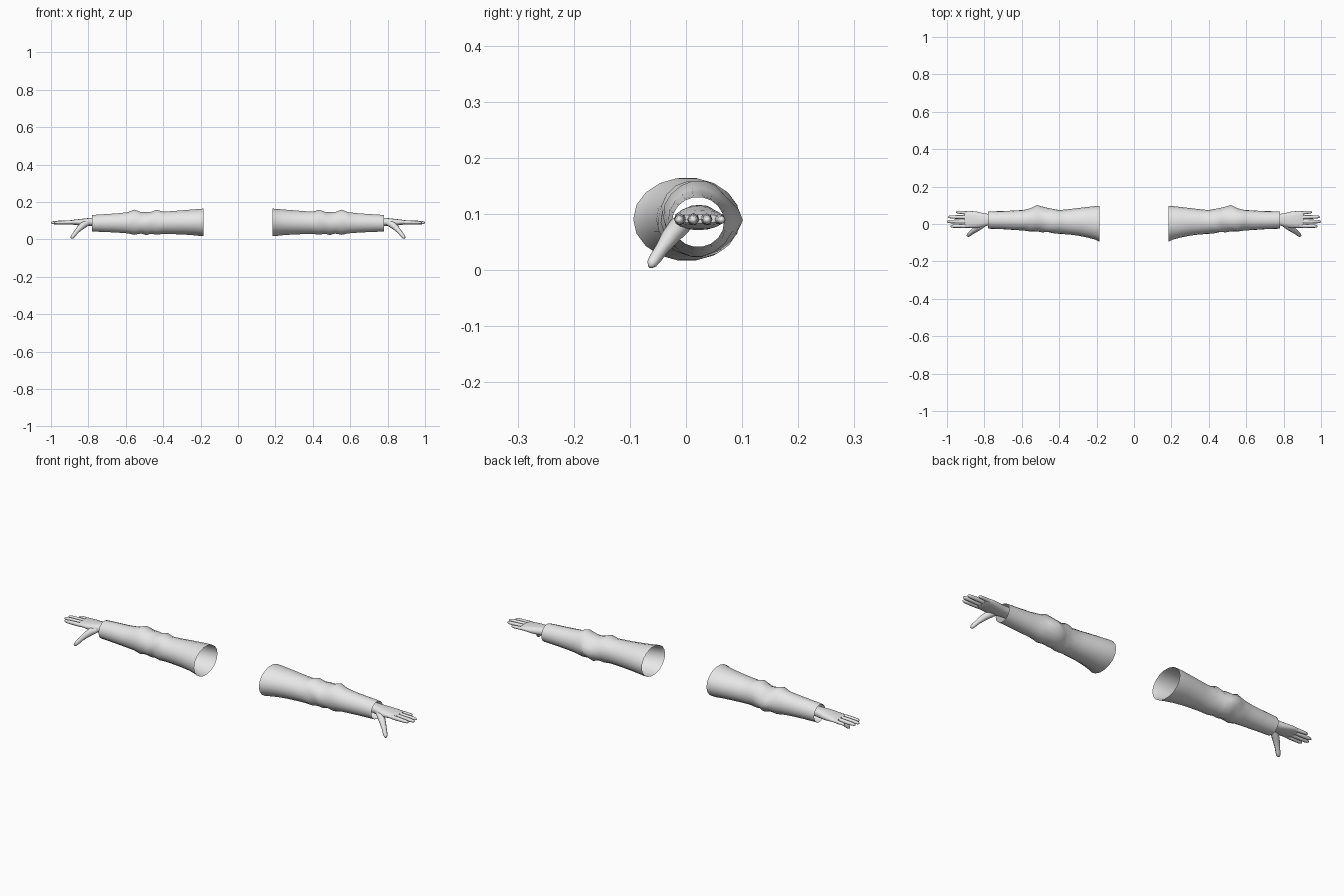
import bpy, bmesh, math
from mathutils import Vector

if "Cube" in bpy.data.objects:
    bpy.data.objects.remove(bpy.data.objects["Cube"])

mat = bpy.data.materials.new("light grey")
mat.diffuse_color = (0.8, 0.8, 0.8, 1)
mat.use_nodes = True
mat.node_tree.nodes["Principled BSDF"].inputs["Base Color"].default_value = mat.diffuse_color


def make_object(name, bm, angle):
    """Finish a right-hand part and mirror it to the left."""
    bmesh.ops.recalc_face_normals(bm, faces=bm.faces)
    me = bpy.data.meshes.new(name)
    bm.to_mesh(me)
    bm.free()
    me.materials.append(mat)
    ob = bpy.data.objects.new(name, me)
    bpy.context.collection.objects.link(ob)
    bpy.context.view_layer.objects.active = ob
    ob.select_set(True)
    bpy.ops.object.shade_smooth_by_angle(angle=math.radians(angle))
    ob.select_set(False)
    ob.modifiers.new("mirror", 'MIRROR').use_mirror_merge = False
    return ob


def loft(bm, rings, caps=(False, False)):
    loops = [[bm.verts.new(p) for p in r] for r in rings]
    n = len(loops[0])
    for a, b in zip(loops, loops[1:]):
        for i in range(n):
            j = (i + 1) % n
            bm.faces.new((a[i], a[j], b[j], b[i]))
    if caps[0]:
        bm.faces.new(loops[0])
    if caps[1]:
        bm.faces.new(loops[-1])


def box_ring(x, y0, y1, z0, z1, n, power=1.0):
    """Rounded ring that fills the given y and z limits."""
    pts = []
    for i in range(n):
        a = 2 * math.pi * i / n
        c, s = math.cos(a), math.sin(a)
        c = math.copysign(abs(c) ** power, c)
        s = math.copysign(abs(s) ** power, s)
        pts.append(Vector((x, (y0 + y1) / 2 + c * (y1 - y0) / 2,
                           (z0 + z1) / 2 + s * (z1 - z0) / 2)))
    return pts


def tube(bm, points, n=8):
    """Rounded digit through (x, y, z, radius) points."""
    ps = [Vector(p[:3]) for p in points]
    rings = []
    for i, p in enumerate(ps):
        d = (ps[min(i + 1, len(ps) - 1)] - ps[max(i - 1, 0)]).normalized()
        u = d.cross(Vector((0, 0, 1))).normalized()
        v = d.cross(u)
        r = points[i][3]
        rings.append([p + r * (math.cos(2 * math.pi * k / n) * u +
                               math.sin(2 * math.pi * k / n) * v) for k in range(n)])
    loft(bm, rings, (True, True))


# Sleeve: x, back/front and bottom/top limits of each ring
sections = [
    (0.185, -0.094, 0.097, 0.016, 0.165), (0.205, -0.084, 0.096, 0.017, 0.164),
    (0.25, -0.072, 0.091, 0.022, 0.160), (0.30, -0.062, 0.085, 0.025, 0.156),
    (0.35, -0.056, 0.079, 0.027, 0.152), (0.40, -0.052, 0.075, 0.028, 0.149),
    (0.435, -0.050, 0.080, 0.024, 0.159), (0.465, -0.044, 0.083, 0.029, 0.147),
    (0.49, -0.042, 0.086, 0.022, 0.146), (0.52, -0.040, 0.086, 0.030, 0.147),
    (0.555, -0.040, 0.082, 0.023, 0.160), (0.59, -0.034, 0.076, 0.031, 0.146),
    (0.64, -0.032, 0.072, 0.035, 0.140), (0.70, -0.028, 0.069, 0.038, 0.136),
    (0.75, -0.026, 0.068, 0.040, 0.133), (0.78, -0.025, 0.068, 0.041, 0.130),
]
rings = [box_ring(*s, 18) for s in sections]
for ring in rings:
    for p in ring:
        # Elbow bulge on the back of the sleeve
        d2 = ((p.x - 0.51) / 0.03) ** 2 + ((p.z - 0.085) / 0.03) ** 2
        if p.y > 0:
            p.y += 0.016 * math.exp(-d2)
        # Slanted cloth folds around the elbow
        fade = math.exp(-((p.x - 0.5) / 0.09) ** 2)
        p.y += 0.004 * fade * math.sin(75 * p.x + 60 * p.z)
bm = bmesh.new()
loft(bm, rings)
make_object("sleeves", bm, 60)

# Hand: wrist and palm, then four fingers and a thumb
bm = bmesh.new()
palm = [
    (0.74, -0.006, 0.052, 0.074, 0.116), (0.78, -0.008, 0.054, 0.072, 0.115),
    (0.805, -0.015, 0.058, 0.071, 0.113), (0.84, -0.021, 0.066, 0.073, 0.109),
    (0.87, -0.021, 0.069, 0.077, 0.106), (0.895, -0.020, 0.069, 0.080, 0.102),
    (0.905, -0.016, 0.065, 0.084, 0.099),
]
loft(bm, [box_ring(*s, 16, 0.8) for s in palm], (False, True))
# Knuckle y, tip x, tip y, radius
for y0, tx, ty, r in ((-0.010, 0.982, -0.012, 0.0105), (0.013, 1.0, 0.013, 0.011),
                      (0.036, 0.994, 0.038, 0.0105), (0.058, 0.952, 0.064, 0.009)):
    path = []
    for t, k in ((0, 0.9), (0.3, 1.0), (0.6, 0.93), (0.85, 0.82), (0.95, 0.62), (1, 0.25)):
        path.append((0.875 + (tx - 0.875) * t, y0 + (ty - y0) * t,
                     0.091 - 0.002 * t, r * k))
    tube(bm, path)
tube(bm, [(0.795, 0.005, 0.092, 0.014), (0.825, -0.012, 0.078, 0.019),
          (0.848, -0.029, 0.058, 0.016), (0.866, -0.043, 0.038, 0.012),
          (0.880, -0.055, 0.020, 0.011), (0.887, -0.061, 0.011, 0.009),
          (0.891, -0.064, 0.006, 0.004)])
make_object("hands", bm, 60)
